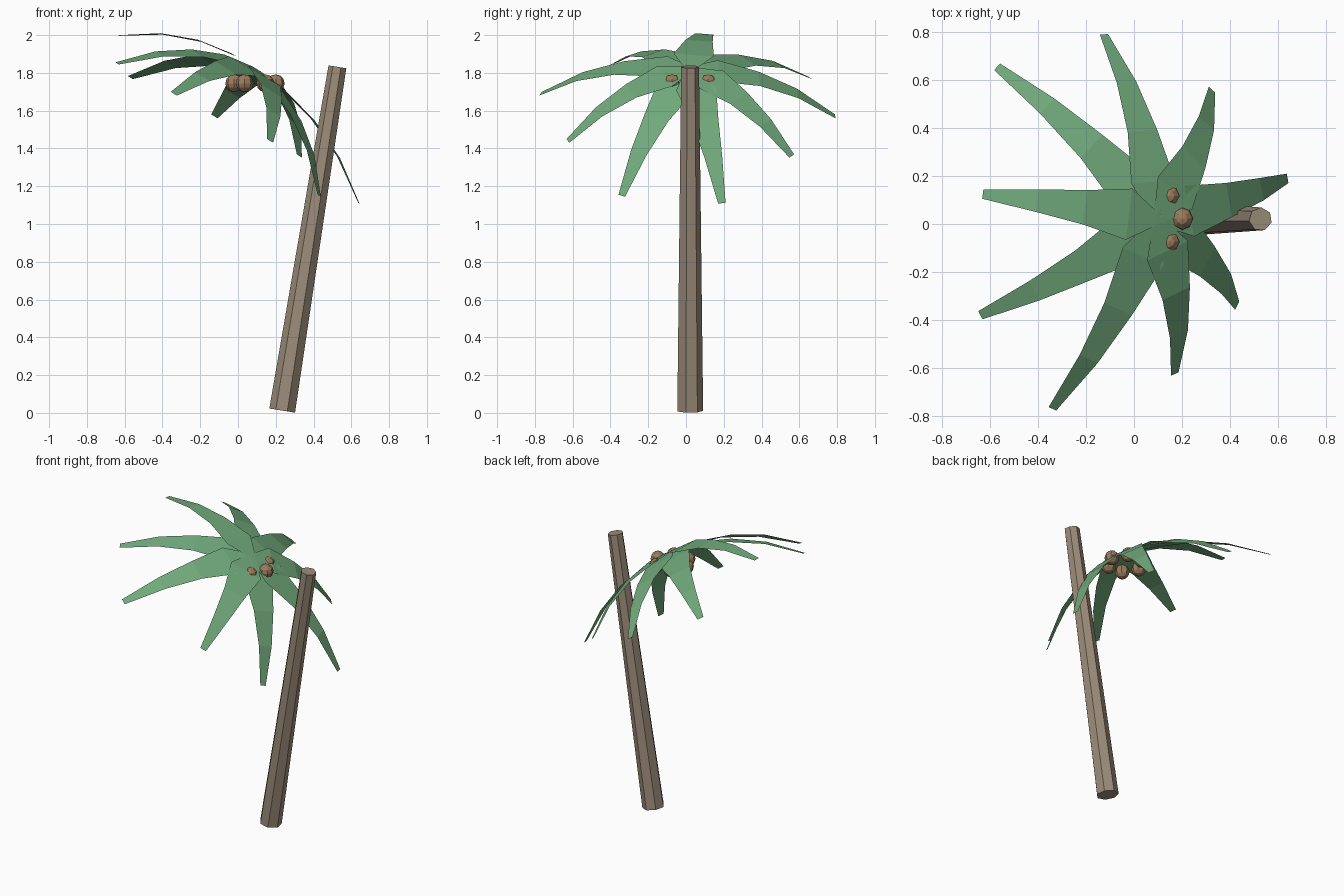
import bpy, bmesh, math
from mathutils import Vector, Matrix

if "Cube" in bpy.data.objects:
    bpy.data.objects.remove(bpy.data.objects["Cube"])


def material(name, rgb):
    m = bpy.data.materials.new(name)
    m.diffuse_color = (*rgb, 1)
    m.use_nodes = True
    m.node_tree.nodes["Principled BSDF"].inputs["Base Color"].default_value = m.diffuse_color
    return m


BARK = material("bark brown", (0.33, 0.262, 0.19))
LEAF = material("leaf green", (0.165, 0.40, 0.20))
HUSK = material("husk brown", (0.33, 0.20, 0.11))


def finish(bm, name, mat):
    bmesh.ops.recalc_face_normals(bm, faces=bm.faces)
    mesh = bpy.data.meshes.new(name)
    bm.to_mesh(mesh)
    bm.free()
    mesh.materials.append(mat)
    obj = bpy.data.objects.new(name, mesh)
    bpy.context.collection.objects.link(obj)


# Trunk: leaning, tapered seven-sided cone
base, top = Vector((0.235, 0.02, 0.012)), Vector((0.527, 0.02, 1.832))
lean = Matrix.Rotation(math.atan2(top.x - base.x, top.z - base.z), 4, 'Y')
bm = bmesh.new()
bmesh.ops.create_cone(bm, cap_ends=True, segments=7, radius1=0.071, radius2=0.049,
                      depth=(top - base).length)
first = max(bm.verts, key=lambda v: v.co.x + v.co.z * 1e-4).co
turn = Matrix.Rotation(math.radians(-17) - math.atan2(first.y, first.x), 4, 'Z')
bm.transform(Matrix.Translation((base + top) / 2) @ lean @ turn)
finish(bm, "trunk", BARK)

# Fronds: flat arched strips from the tilted crown centre to each tip
CROWN = Vector((0.10, 0.02, 1.82))
UP = Vector((math.sin(math.radians(32)), 0, math.cos(math.radians(32))))
TIPS = [(-0.125, 0.79, 1.57), (-0.57, 0.655, 1.775), (-0.63, 0.125, 1.998),
        (-0.64, -0.38, 1.85), (-0.34, -0.77, 1.69), (0.17, -0.625, 1.44),
        (0.43, -0.34, 1.15), (0.64, 0.19, 1.11), (0.325, 0.56, 1.36)]
PROFILE = [(0, 0.05), (0.18, 0.215), (0.44, 0.145), (0.71, 0.095), (1, 0.04)]
for i, tip in enumerate(TIPS):
    chord = Vector(tip) - CROWN
    side = UP.cross(chord).normalized()
    arch = chord.cross(side).normalized()
    bm = bmesh.new()
    prev = None
    for t, width in PROFILE:
        p = CROWN + chord * t + arch * 0.075 * 4 * t * (1 - t)
        row = [bm.verts.new(p + side * s * width / 2) for s in (-1, 1)]
        if prev:
            bm.faces.new((prev[0], prev[1], row[1], row[0]))
        prev = row
    finish(bm, f"frond_{i + 1}", LEAF)

# Coconuts: ring of six faceted balls under the crown
for i in range(6):
    a = math.radians(60 * i)
    bm = bmesh.new()
    bmesh.ops.create_uvsphere(bm, u_segments=8, v_segments=6, radius=0.047)
    bm.transform(Matrix.Translation((0.09 + 0.11 * math.cos(a), 0.022 + 0.11 * math.sin(a), 1.745)))
    finish(bm, f"coconut_{i + 1}", HUSK)
